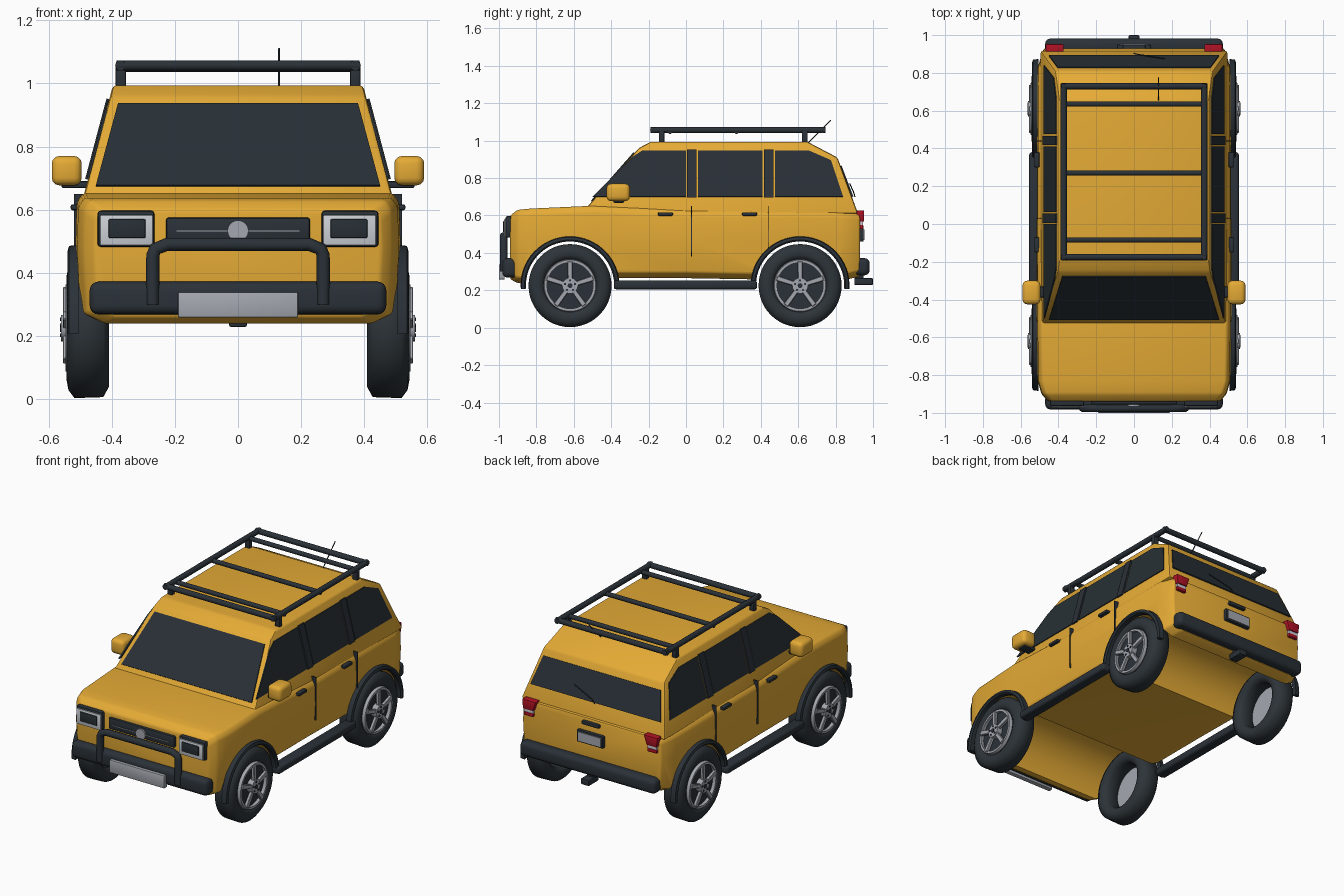
import bpy, bmesh, math
from mathutils import Vector, Matrix

if "Cube" in bpy.data.objects:
    bpy.data.objects.remove(bpy.data.objects["Cube"])


def material(name, r, g, b):
    m = bpy.data.materials.new(name)
    m.use_nodes = True
    m.diffuse_color = (r, g, b, 1)
    m.node_tree.nodes["Principled BSDF"].inputs["Base Color"].default_value = (r, g, b, 1)
    return m


PAINT = material("amber paint", 0.78, 0.405, 0.036)
GLASS = material("dark glass", 0.021, 0.029, 0.036)
TRIM = material("black trim", 0.023, 0.031, 0.039)
RUBBER = material("tyre rubber", 0.026, 0.034, 0.041)
SILVER = material("silver", 0.37, 0.39, 0.43)
LIGHT = material("pale lens", 0.60, 0.63, 0.67)
RED = material("red lens", 0.42, 0.006, 0.018)


def finish(ob, mat, bevel=0, segments=2, cutters=(), sharp=35):
    """Bake bevel and cuts, then smooth shade while keeping sharp edges."""
    if bevel:
        b = ob.modifiers.new("bevel", "BEVEL")
        b.width, b.segments, b.angle_limit = bevel, segments, math.radians(20)
    for c in cutters:
        m = ob.modifiers.new("cut", "BOOLEAN")
        m.operation, m.solver, m.object = "DIFFERENCE", "EXACT", c
    bpy.context.view_layer.update()
    dg = bpy.context.evaluated_depsgraph_get()
    mesh = bpy.data.meshes.new_from_object(ob.evaluated_get(dg))
    ob.modifiers.clear()
    ob.data = mesh
    mesh.materials.clear()
    mesh.materials.append(mat)
    mesh.shade_smooth()
    mesh.set_sharp_from_angle(angle=math.radians(sharp))
    return ob


def from_bmesh(name, bm):
    bmesh.ops.recalc_face_normals(bm, faces=bm.faces)
    me = bpy.data.meshes.new(name)
    bm.to_mesh(me)
    bm.free()
    ob = bpy.data.objects.new(name, me)
    bpy.context.collection.objects.link(ob)
    return ob


def loft(name, rings, closed=False):
    bm = bmesh.new()
    vs = [[bm.verts.new(p) for p in ring] for ring in rings]
    n = len(vs[0])
    for a, b in zip(vs, vs[1:] + (vs[:1] if closed else [])):
        for i in range(n):
            bm.faces.new((a[i], a[(i + 1) % n], b[(i + 1) % n], b[i]))
    if not closed:
        bm.faces.new(vs[0])
        bm.faces.new(vs[-1])
    return from_bmesh(name, bm)


def box(name, x, y, z, mat, bevel=0.0, segments=2):
    rings = [[(a, y[0], z[0]), (a, y[1], z[0]), (a, y[1], z[1]), (a, y[0], z[1])] for a in x]
    return finish(loft(name, rings), mat, bevel, segments)


def plate(name, pts, mat, out, thick=0.005):
    """Thin sheet lying on a surface, pushed along the direction out."""
    n = Vector(out).normalized()
    return finish(loft(name, [[Vector(p) + n * d for p in pts] for d in (-0.003, thick)]), mat)


def tube(name, pts, r, mat):
    cu = bpy.data.curves.new(name, "CURVE")
    cu.dimensions, cu.bevel_depth, cu.bevel_resolution, cu.use_fill_caps = "3D", r, 3, True
    sp = cu.splines.new("POLY")
    sp.points.add(len(pts) - 1)
    for p, q in zip(sp.points, pts):
        p.co = (*q, 1)
    tmp = bpy.data.objects.new(name + "_path", cu)
    bpy.context.collection.objects.link(tmp)
    bpy.context.view_layer.update()
    me = bpy.data.meshes.new_from_object(tmp.evaluated_get(bpy.context.evaluated_depsgraph_get()))
    bpy.data.objects.remove(tmp)
    ob = bpy.data.objects.new(name, me)
    bpy.context.collection.objects.link(ob)
    return finish(ob, mat, sharp=50)


def spin(name, profile, y, z, mat, start=0, end=360, steps=48, sharp=35):
    """Sweep a closed (x, radius) profile about a sideways axle."""
    full = end - start == 360
    rings = []
    for i in range(steps if full else steps + 1):
        a = math.radians(start + (end - start) * i / steps)
        rings.append([(x, y + r * math.cos(a), z + r * math.sin(a)) for x, r in profile])
    return finish(loft(name, rings, full), mat, sharp=sharp)


def disc(name, c, axis, r, depth, mat, n=32):
    bm = bmesh.new()
    rot = Vector((0, 0, 1)).rotation_difference(Vector(axis)).to_matrix().to_4x4()
    bmesh.ops.create_cone(bm, cap_ends=True, segments=n, radius1=r, radius2=r, depth=depth,
                          matrix=Matrix.Translation(c) @ rot)
    return finish(from_bmesh(name, bm), mat)


AXLES = {"front": -0.62, "rear": 0.61}
HUB_Z = 0.225

# Lower body: lofted cross-sections with wheel arches cut across
stations = [(-0.94, 0.455, 0.26, 0.60), (-0.90, 0.49, 0.238, 0.63), (-0.83, 0.51, 0.245, 0.637),
            (-0.5, 0.515, 0.265, 0.652), (0.0, 0.515, 0.265, 0.63), (0.83, 0.51, 0.25, 0.625),
            (0.93, 0.478, 0.275, 0.615)]
rings = []
for y, w, low, top in stations:
    half = [(w - 0.07, low), (w - 0.01, low + 0.03), (w, 0.48), (w - 0.004, top - 0.03), (w - 0.023, top)]
    rings.append([(x, y, z) for x, z in half] + [(-x, y, z) for x, z in reversed(half)])
body = loft("lower_body", rings)
arches = [disc(k + "_arch_cutter", (0, y, HUB_Z), (1, 0, 0), 0.25, 1.4, PAINT, 64) for k, y in AXLES.items()]
finish(body, PAINT, 0.01, 2, arches)
for c in arches:
    bpy.data.objects.remove(c)


# Cabin: side profile with sides leaning inward
def side_x(z):
    return 0.49 - 0.265 * (z - 0.64)


profile = [(-0.56, 0.61), (-0.253, 0.96), (-0.19, 0.994), (0.65, 0.994), (0.81, 0.91), (0.92, 0.61)]
finish(loft("cabin", [[(s * side_x(z), y, z) for y, z in profile] for s in (-1, 1)]), PAINT, 0.012)

# Windscreen and rear window
plate("windscreen", [(-0.45, -0.505, 0.675), (0.45, -0.505, 0.675), (0.38, -0.277, 0.935), (-0.38, -0.277, 0.935)],
      GLASS, (0, -0.75, 0.66))
plate("rear_window", [(-0.45, 0.89, 0.70), (0.45, 0.89, 0.70), (0.405, 0.827, 0.865), (-0.405, 0.827, 0.865)],
      GLASS, (0, 0.93, 0.36))
tube("rear_wiper", [(0, 0.903, 0.70), (0.02, 0.898, 0.72), (0.16, 0.876, 0.77)], 0.003, TRIM)

windows = {"front": [(-0.50, 0.70), (0.0, 0.70), (0.0, 0.945), (-0.235, 0.945), (-0.29, 0.91)],
           "rear": [(0.064, 0.70), (0.41, 0.70), (0.41, 0.945), (0.064, 0.945)],
           "quarter": [(0.476, 0.70), (0.84, 0.70), (0.775, 0.895), (0.66, 0.945), (0.476, 0.945)]}

for side, s in (("left", 1), ("right", -1)):
    lean = (s, 0, 0.265)

    def mir(a, b):
        return (s * a, s * b)

    # Side glass, pillars, door seams and handles
    for k, pts in windows.items():
        plate(f"{side}_{k}_window", [(s * side_x(z), y, z) for y, z in pts], GLASS, lean)
    for k, a in (("centre", 0.006), ("back", 0.417)):
        pts = [(a, 0.695), (a + 0.05, 0.695), (a + 0.05, 0.95), (a, 0.95)]
        plate(f"{side}_{k}_pillar", [(s * side_x(z), y, z) for y, z in pts], TRIM, lean, 0.009)
    for k, y, low in (("front", 0.03, 0.38), ("rear", 0.44, 0.42)):
        box(f"{side}_{k}_door_seam", mir(0.49, 0.519), (y - 0.002, y + 0.002), (low, 0.65), TRIM)
    for k, y in (("front", -0.11), ("rear", 0.34)):
        box(f"{side}_{k}_handle", mir(0.50, 0.53), (y - 0.04, y + 0.04), (0.598, 0.617), TRIM, 0.006)

    # Mirror and running board
    box(f"{side}_mirror_arm", mir(0.45, 0.56), (-0.39, -0.33), (0.668, 0.69), TRIM, 0.008)
    box(f"{side}_mirror", mir(0.495, 0.59), (-0.425, -0.30), (0.677, 0.77), PAINT, 0.024, 3)
    box(f"{side}_running_board", mir(0.485, 0.555), (-0.385, 0.38), (0.205, 0.252), TRIM, 0.014, 3)

    for k, y in AXLES.items():
        # Arch flare
        flare = [(0.505, 0.236), (0.532, 0.236), (0.54, 0.244), (0.535, 0.26), (0.505, 0.264)]
        spin(f"{side}_{k}_flare", [(s * x, r) for x, r in flare], y, HUB_Z, TRIM, -4, 184, 32)
        # Tyre, rim, spokes and hub
        tyre = [(0.435, 0.138), (0.415, 0.155), (0.408, 0.185), (0.427, 0.219),
                (0.518, 0.222), (0.537, 0.197), (0.543, 0.165), (0.527, 0.138)]
        spin(f"{side}_{k}_tyre", [(s * x, r) for x, r in tyre], y, HUB_Z, RUBBER, sharp=60)
        rim = [(0.515, 0.141), (0.535, 0.141), (0.547, 0.137), (0.547, 0.123), (0.515, 0.128)]
        spin(f"{side}_{k}_rim", [(s * x, r) for x, r in rim], y, HUB_Z, SILVER)
        disc(f"{side}_{k}_wheel_back", (s * 0.514, y, HUB_Z), (1, 0, 0), 0.139, 0.008, SILVER)
        disc(f"{side}_{k}_brake_cover", (s * 0.52, y, HUB_Z), (1, 0, 0), 0.13, 0.008, TRIM)
        disc(f"{side}_{k}_hub", (s * 0.54, y, HUB_Z), (1, 0, 0), 0.042, 0.04, SILVER)
        disc(f"{side}_{k}_hub_cap", (s * 0.56, y, HUB_Z), (1, 0, 0), 0.013, 0.008, TRIM, 16)
        for i in range(5):
            a = math.radians(90 + 72 * i)
            along, across = Vector((0, math.cos(a), math.sin(a))), Vector((0, -math.sin(a), math.cos(a)))
            centre = Vector((0, y, HUB_Z))
            spoke = [[centre + Vector((s * x, 0, 0)) + along * r + across * w
                      for r, w in ((0.03, -0.012), (0.13, -0.014), (0.13, 0.014), (0.03, 0.012))]
                     for x in (0.535, 0.555)]
            finish(loft(f"{side}_{k}_spoke_{i + 1}", spoke), SILVER, 0.003, 1)
            bolt = centre + Vector((s * 0.56, 0, 0)) + along * 0.028
            disc(f"{side}_{k}_bolt_{i + 1}", bolt, (1, 0, 0), 0.006, 0.008, TRIM, 8)

    # Headlight
    box(f"{side}_headlight_housing", mir(0.265, 0.445), (-0.965, -0.92), (0.482, 0.597), TRIM, 0.01)
    box(f"{side}_headlight_frame", mir(0.27, 0.437), (-0.972, -0.94), (0.487, 0.583), LIGHT, 0.004)
    box(f"{side}_headlight_lens", mir(0.293, 0.41), (-0.978, -0.95), (0.51, 0.57), GLASS, 0.004)

    # Tail light
    upper = [(0.372, 0.627), (0.468, 0.627), (0.462, 0.567), (0.392, 0.567)]
    finish(loft(f"{side}_tail_light_top", [[(s * x, y, z) for x, z in upper] for y in (0.895, 0.952)]), RED, 0.005)
    box(f"{side}_reverse_light", mir(0.395, 0.459), (0.90, 0.945), (0.549, 0.567), LIGHT)
    box(f"{side}_tail_light_base", mir(0.395, 0.459), (0.90, 0.948), (0.527, 0.549), RED, 0.004)

    # Rack side rail and posts
    tube(f"{side}_rack_rail", [(s * 0.372, -0.19, 1.057), (s * 0.372, 0.745, 1.057)], 0.017, TRIM)
    for k, y in (("front", -0.13), ("rear", 0.635)):
        box(f"{side}_{k}_rack_post", mir(0.355, 0.388), (y - 0.015, y + 0.015), (0.985, 1.055), TRIM, 0.005)

# Roof rack bars and aerial
for i, y in enumerate((-0.175, -0.085, 0.27, 0.635, 0.73)):
    end_bar = i in (0, 4)
    tube(f"rack_bar_{i + 1}", [(-0.385, y, 1.057 if end_bar else 1.05), (0.385, y, 1.057 if end_bar else 1.05)],
         0.017 if end_bar else 0.014, TRIM)
tube("aerial", [(0.13, 0.655, 0.99), (0.13, 0.775, 1.11)], 0.003, TRIM)

# Grille
box("grille", (-0.228, 0.228), (-0.955, -0.92), (0.503, 0.575), TRIM, 0.008)
box("grille_bar", (-0.195, 0.195), (-0.958, -0.95), (0.531, 0.534), SILVER)
disc("grille_disc", (0, -0.957, 0.533), (0, 1, 0), 0.033, 0.016, SILVER)

# Front bumper, guard bar and plate
box("front_bumper", (-0.47, 0.47), (-0.982, -0.90), (0.268, 0.372), TRIM, 0.028, 4)
guard = [(0.27, 0.30), (0.27, 0.455), (0.262, 0.475), (0.225, 0.49)]
tube("guard_bar", [(x, -0.975, z) for x, z in guard] + [(-x, -0.975, z) for x, z in reversed(guard)], 0.021, TRIM)
box("front_plate", (-0.19, 0.19), (-1.0, -0.97), (0.258, 0.338), SILVER, 0.004)

# Rear bumper, plate, tailgate handle and tow hitch
box("rear_bumper", (-0.47, 0.47), (0.90, 0.982), (0.28, 0.372), TRIM, 0.028, 4)
box("rear_plate_frame", (-0.09, 0.09), (0.92, 0.95), (0.46, 0.535), TRIM, 0.005)
box("rear_plate", (-0.078, 0.078), (0.94, 0.955), (0.47, 0.525), SILVER)
box("tailgate_handle", (-0.06, 0.06), (0.90, 0.95), (0.575, 0.598), TRIM, 0.007)
box("tow_hitch", (-0.028, 0.028), (0.90, 1.0), (0.228, 0.265), TRIM, 0.006)
box("hitch_mount", (-0.02, 0.02), (0.90, 0.95), (0.25, 0.30), TRIM)
